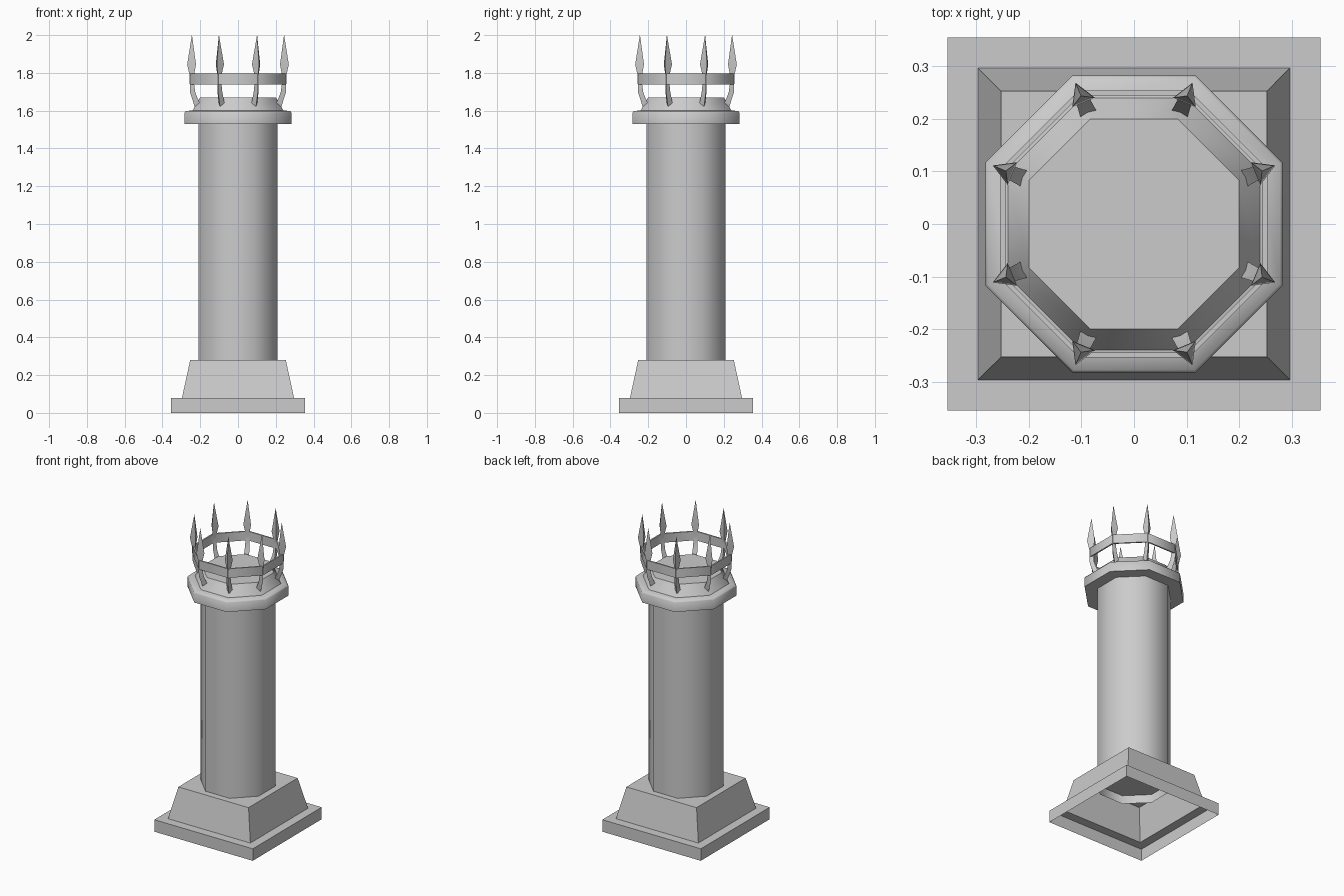
import bpy, bmesh, math
from mathutils import Vector

cube = bpy.data.objects.get("Cube")
if cube:
    bpy.data.objects.remove(cube, do_unlink=True)

stone = bpy.data.materials.new("pale_grey")
stone.use_nodes = True
GREY = (0.6, 0.6, 0.6, 1)
stone.diffuse_color = GREY
stone.node_tree.nodes["Principled BSDF"].inputs["Base Color"].default_value = GREY


def polygon(sides, apothem, z):
    """Ring of points with a flat side facing each axis."""
    r = apothem / math.cos(math.pi / sides)
    return [Vector((r * math.cos((i + 0.5) * math.tau / sides),
                    r * math.sin((i + 0.5) * math.tau / sides), z))
            for i in range(sides)]


def loft(bm, rings, cap_start=False, cap_end=False, closed=False):
    """Skin a list of point rings."""
    loops = [[bm.verts.new(p) for p in ring] for ring in rings]
    pairs = list(zip(loops, loops[1:]))
    if closed:
        pairs.append((loops[-1], loops[0]))
    for a, b in pairs:
        n = len(a)
        for i in range(n):
            j = (i + 1) % n
            bm.faces.new((a[i], a[j], b[j], b[i]))
    if cap_start:
        bm.faces.new(loops[0][::-1])
    if cap_end:
        bm.faces.new(loops[-1])


def finish(bm, name, angle):
    mesh = bpy.data.meshes.new(name)
    bm.to_mesh(mesh)
    bm.free()
    mesh.materials.append(stone)
    obj = bpy.data.objects.new(name, mesh)
    bpy.context.collection.objects.link(obj)
    bpy.ops.object.select_all(action='DESELECT')
    obj.select_set(True)
    bpy.context.view_layer.objects.active = obj
    bpy.ops.object.shade_smooth_by_angle(angle=math.radians(angle))
    return obj


def turned(name, sides, profile, angle=50, **caps):
    bm = bmesh.new()
    loft(bm, [polygon(sides, a, z) for a, z in profile], **caps)
    return finish(bm, name, angle)


# Square foot: hollow underneath, closed on top
turned("plinth", 4, [(0.355, 0), (0.355, 0.078), (0.297, 0.078), (0.253, 0.28)],
       cap_end=True)

# Eight-sided shaft, open at the foot
turned("shaft", 8, [(0.21, 0.225), (0.21, 1.54)])

# Eight-sided cap with a tapered neck
turned("cap", 8, [(0.2, 1.53), (0.283, 1.53), (0.283, 1.59), (0.278, 1.597),
                  (0.24, 1.602), (0.2, 1.67)], cap_start=True, cap_end=True)

# Crown band
turned("crown_band", 8, [(0.254, 1.738), (0.254, 1.797),
                         (0.245, 1.797), (0.245, 1.738)], closed=True)

# Three-sided spears on the band's corners: (distance, height, thickness)
SPEAR = [(0.228, 1.62, 0.02), (0.258, 1.695, 0.016), (0.264, 1.75, 0.013),
         (0.264, 1.785, 0.013), (0.264, 1.845, 0.027), (0.264, 2.0, 0.0005)]
bm = bmesh.new()
for k in range(8):
    turn = (k + 0.5) * math.tau / 8
    out = Vector((math.cos(turn), math.sin(turn), 0))
    rings = []
    for dist, z, size in SPEAR:
        centre = out * dist + Vector((0, 0, z))
        rings.append([centre + size * Vector((math.cos(turn + i * math.tau / 3),
                                              math.sin(turn + i * math.tau / 3), 0))
                      for i in range(3)])
    loft(bm, rings, cap_start=True, cap_end=True)
finish(bm, "spears", 30)
